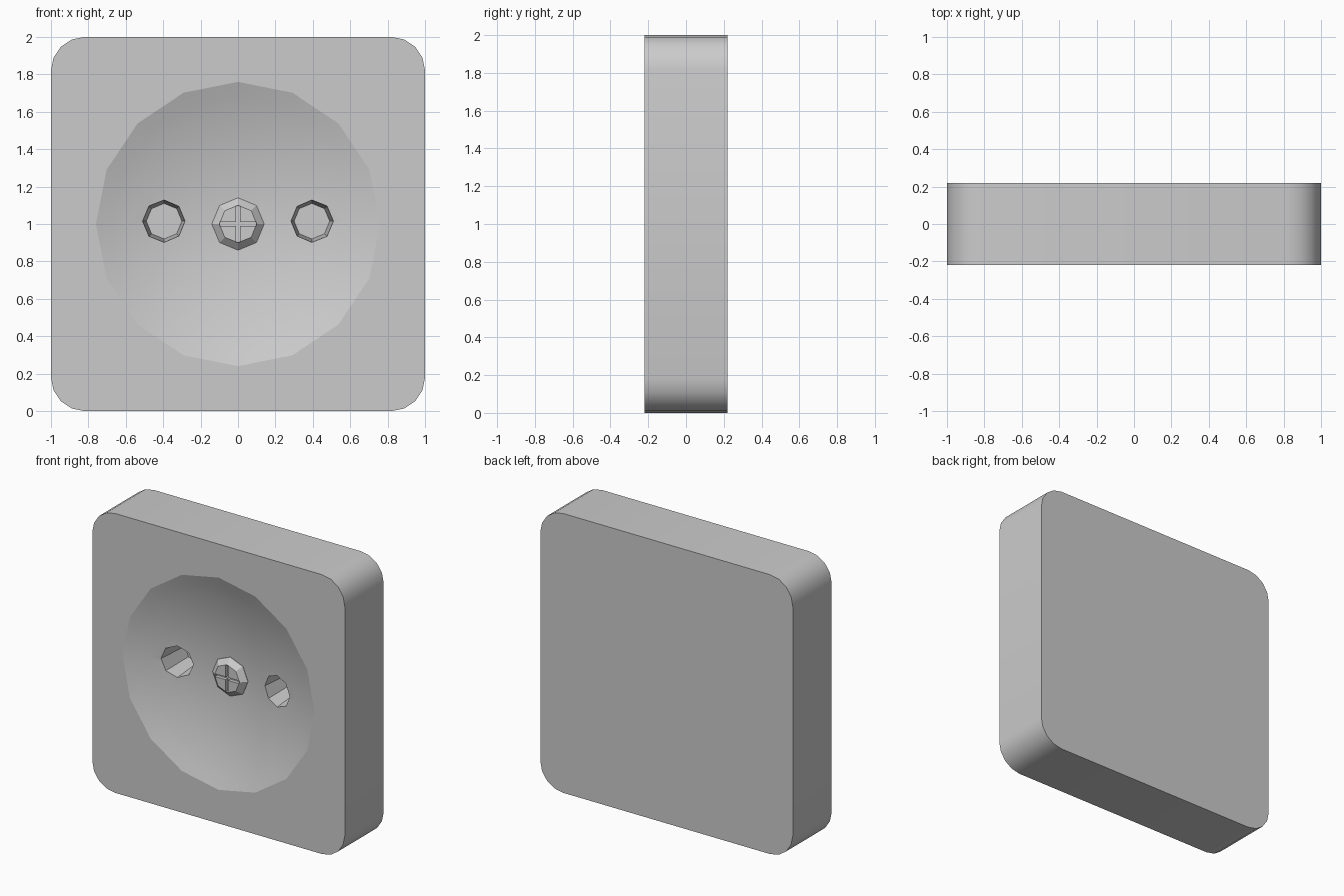
import bpy, bmesh, math

if "Cube" in bpy.data.objects:
    bpy.data.objects.remove(bpy.data.objects["Cube"])

HALF = 0.22      # half thickness of the housing
RIM, DEPTH = 0.76, 0.14


def new_object(name, bm):
    bmesh.ops.recalc_face_normals(bm, faces=bm.faces)
    mesh = bpy.data.meshes.new(name)
    bm.to_mesh(mesh)
    bm.free()
    ob = bpy.data.objects.new(name, mesh)
    bpy.context.collection.objects.link(ob)
    return ob


def lathe(name, profile, sides, cx=0.0, cz=1.0):
    """Closed solid turned around the y direction from (radius, y) points."""
    bm = bmesh.new()
    rings = []
    for r, y in profile:
        rings.append([bm.verts.new((cx + r * math.cos(2 * math.pi * k / sides), y,
                                    cz + r * math.sin(2 * math.pi * k / sides)))
                      for k in range(sides)])
    for a, b in zip(rings, rings[1:]):
        for k in range(sides):
            j = (k + 1) % sides
            bm.faces.new((a[k], a[j], b[j], b[k]))
    bm.faces.new(rings[0])
    bm.faces.new(rings[-1])
    return new_object(name, bm)


def box(name, size, centre, corner=0.0):
    bm = bmesh.new()
    bmesh.ops.create_cube(bm, size=1)
    for v in bm.verts:
        v.co = [c * s + o for c, s, o in zip(v.co, size, centre)]
    if corner:
        edges = [e for e in bm.edges if abs(e.verts[0].co.y - e.verts[1].co.y) > 0.1]
        bmesh.ops.bevel(bm, geom=edges, offset=corner, segments=4, profile=0.5,
                        affect='EDGES')
    return new_object(name, bm)


def cut(target, cutter):
    mod = target.modifiers.new("cut", 'BOOLEAN')
    mod.operation, mod.solver, mod.object = 'DIFFERENCE', 'EXACT', cutter
    bpy.context.view_layer.objects.active = target
    bpy.ops.object.modifier_apply(modifier=mod.name)
    bpy.data.objects.remove(cutter)


# housing: thick plate with rounded corners
housing = box("housing", (2, 2 * HALF, 2), (0, 0, 1), corner=0.18)

# shallow spherical dish
R = (RIM ** 2 + DEPTH ** 2) / (2 * DEPTH)
floor = -HALF + DEPTH
dish = [(r, floor - (R - math.sqrt(R * R - r * r)))
        for r in (0.02, 0.12, 0.24, 0.36, 0.48, 0.6, 0.68)]
r0, y0 = dish[-1]
dish.append((r0 + 2 * (RIM - r0), y0 + 2 * (-HALF - y0)))
cut(housing, lathe("dish_cutter", dish, 16))

# two deep, slightly tapered pin holes
for side in (-1, 1):
    cut(housing, lathe("hole_cutter", [(0.128, -0.3), (0.095, 0.1)], 8, side * 0.395, 1.015))

# centre screw with a cross slot
screw = lathe("centre_screw", [(0.14, floor + 0.02), (0.14, floor - 0.008), (0.1, floor - 0.045)], 8)
for size in ((0.19, 0.06, 0.02), (0.02, 0.06, 0.19)):
    cut(screw, box("slot_cutter", size, (0, floor - 0.05, 1)))

# smooth housing, flat front and back faces
bpy.ops.object.select_all(action='DESELECT')
housing.select_set(True)
bpy.context.view_layer.objects.active = housing
bpy.ops.object.shade_smooth_by_angle(angle=math.radians(30))
for p in housing.data.polygons:
    if abs(p.normal.y) > 0.999 and abs(abs(p.center.y) - HALF) < 0.001:
        p.use_smooth = False
